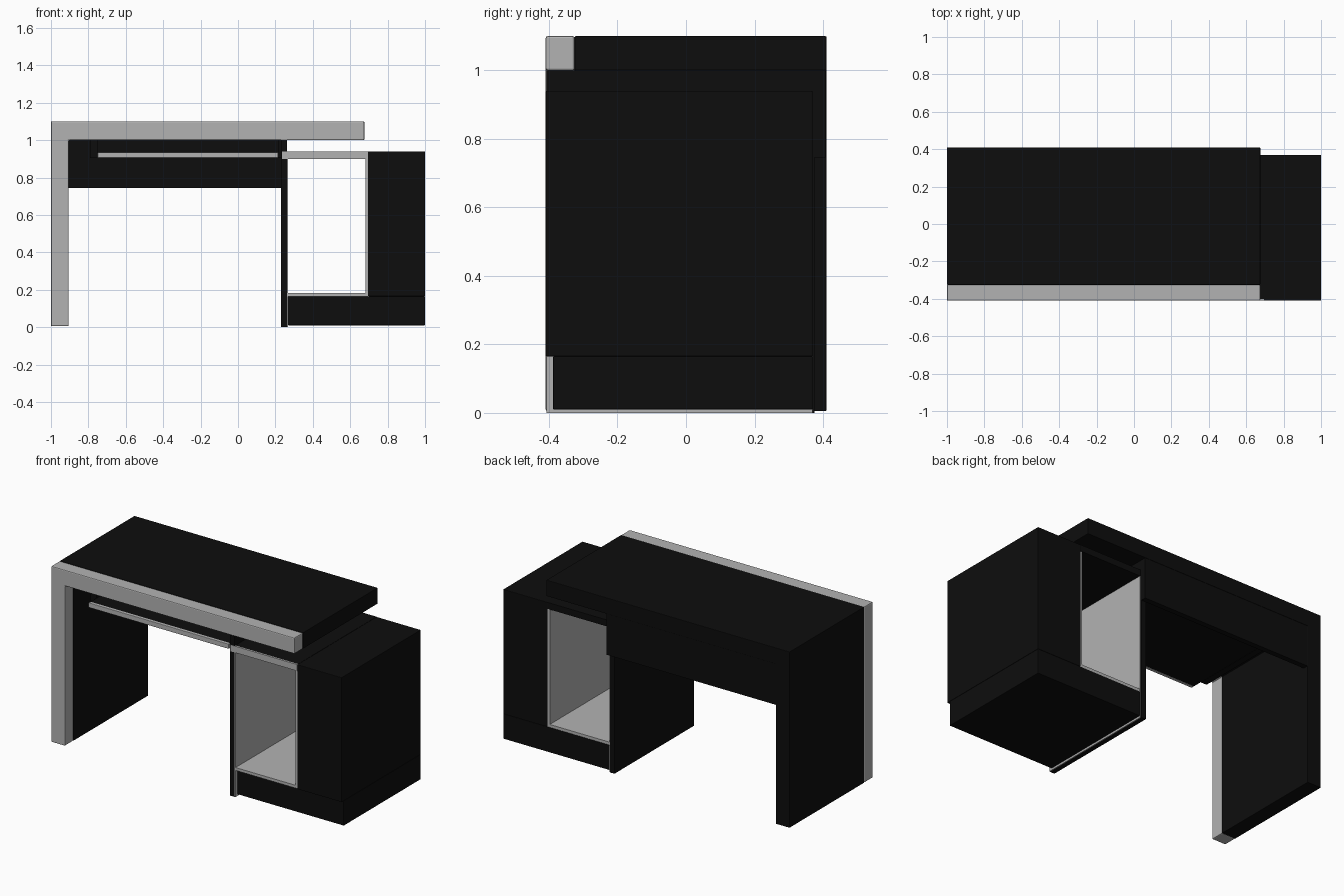
import bpy, bmesh

if "Cube" in bpy.data.objects:
    bpy.data.objects.remove(bpy.data.objects["Cube"])


def material(name, v):
    m = bpy.data.materials.new(name)
    m.diffuse_color = (v, v, v, 1)
    m.use_nodes = True
    m.node_tree.nodes["Principled BSDF"].inputs["Base Color"].default_value = m.diffuse_color
    return m


BLACK = material("black_laminate", 0.004)
GREY = material("grey_laminate", 0.45)


def finish(bm, name, mat, bevel):
    bmesh.ops.recalc_face_normals(bm, faces=bm.faces)
    me = bpy.data.meshes.new(name)
    bm.to_mesh(me)
    bm.free()
    ob = bpy.data.objects.new(name, me)
    bpy.context.collection.objects.link(ob)
    me.materials.append(mat)
    if bevel:
        b = ob.modifiers.new("edge_rounding", 'BEVEL')
        b.width = bevel
        b.segments = 2
    return ob


def profile(name, pts, y0, y1, mat, bevel=0.0):
    """Extrude an x/z outline from y0 to y1."""
    bm = bmesh.new()
    face = bm.faces.new([bm.verts.new((x, y0, z)) for x, z in pts])
    ext = bmesh.ops.extrude_face_region(bm, geom=[face])
    moved = [v for v in ext["geom"] if isinstance(v, bmesh.types.BMVert)]
    bmesh.ops.translate(bm, vec=(0, y1 - y0, 0), verts=moved)
    return finish(bm, name, mat, bevel)


def box(name, x, y, z, mat, bevel=0.0):
    pts = [(x[0], z[0]), (x[1], z[0]), (x[1], z[1]), (x[0], z[1])]
    return profile(name, pts, y[0], y[1], mat, bevel)


# Desktop and left leg form one inverted L, with a grey front band
ell = [(-1, 0.005), (-1, 1.1), (0.675, 1.1), (0.675, 1.0), (-0.905, 1.0), (-0.905, 0.005)]
profile("desktop_and_leg", ell, -0.325, 0.41, BLACK, 0.003)
profile("front_band", ell, -0.41, -0.325, GREY, 0.006)

# Rear modesty panel
box("modesty_panel", (-0.905, 0.262), (0.375, 0.408), (0.745, 1.0), BLACK)

# Sliding keyboard tray with grey lip and side rails
box("keyboard_tray", (-0.75, 0.215), (-0.38, 0.31), (0.907, 0.932), BLACK)
box("tray_lip", (-0.75, 0.215), (-0.40, -0.38), (0.905, 0.935), GREY, 0.003)
for side, x0, x1 in (("left", -0.79, -0.75), ("right", 0.215, 0.23)):
    box(side + "_tray_rail", (x0, x1), (-0.32, 0.31), (0.905, 1.0), BLACK)

# Cabinet: side panel carrying the desktop, base, top and closed cupboard
box("side_panel", (0.23, 0.262), (-0.408, 0.375), (0.0, 1.0), BLACK)
box("side_panel_lining", (0.262, 0.267), (-0.408, 0.37), (0.0, 0.90), GREY)
box("cabinet_base", (0.267, 1.0), (-0.388, 0.37), (0.01, 0.165), BLACK, 0.003)
box("cabinet_top", (0.262, 0.695), (-0.40, 0.37), (0.90, 0.94), BLACK)
box("cabinet_top_edge", (0.235, 0.695), (-0.41, -0.40), (0.90, 0.94), GREY)
box("cupboard", (0.695, 1.0), (-0.41, 0.37), (0.165, 0.94), BLACK, 0.003)

# Grey lining of the open shelf bay
box("bay_floor", (0.267, 0.695), (-0.405, 0.367), (0.165, 0.183), GREY)
box("bay_wall", (0.681, 0.695), (-0.405, 0.367), (0.183, 0.90), GREY)
